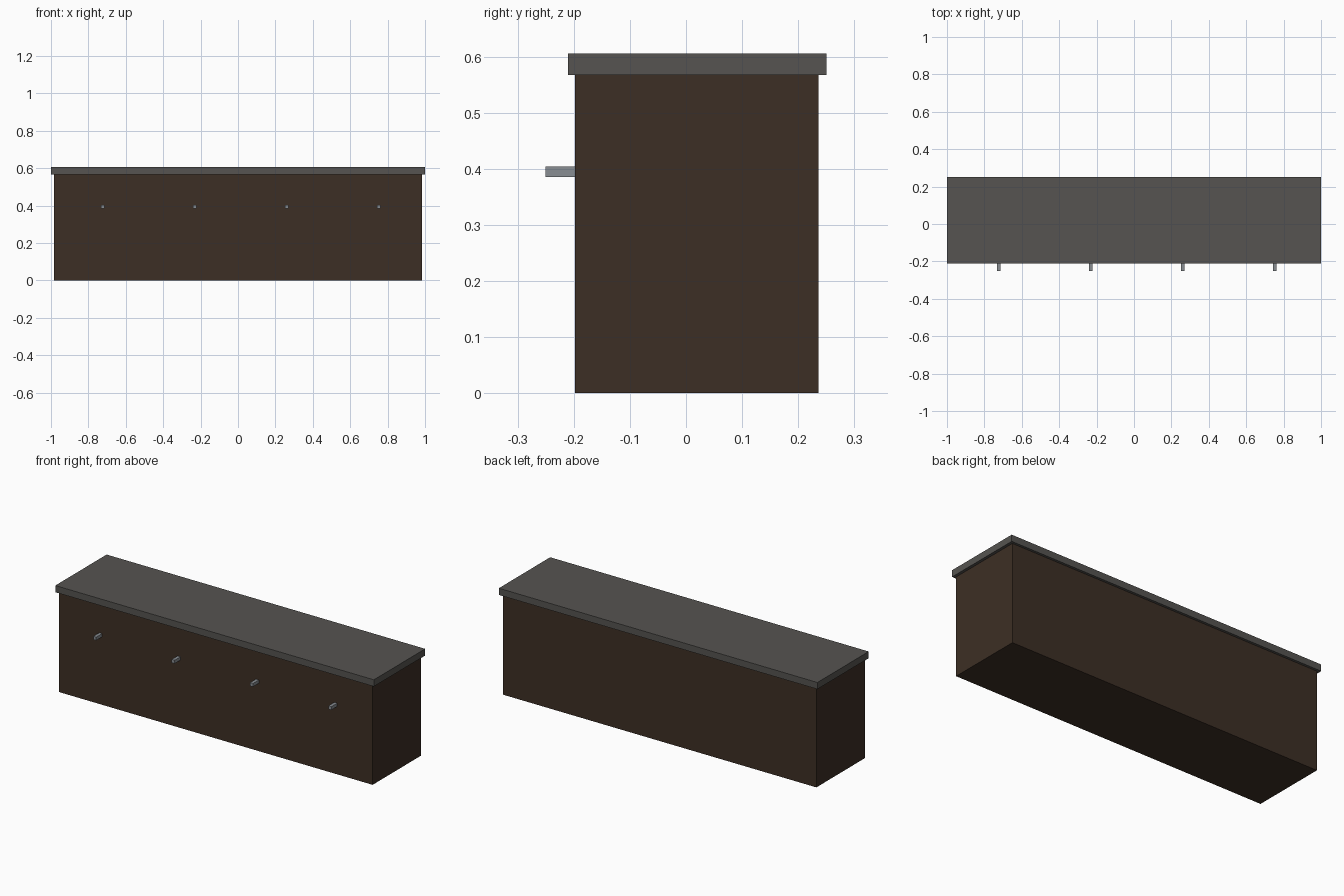
import bpy

if "Cube" in bpy.data.objects:
    bpy.data.objects.remove(bpy.data.objects["Cube"])


def material(name, rgb):
    m = bpy.data.materials.new(name)
    m.diffuse_color = (*rgb, 1)
    m.use_nodes = True
    m.node_tree.nodes["Principled BSDF"].inputs["Base Color"].default_value = m.diffuse_color
    return m


def box(name, lo, hi, mat):
    """Box spanning two opposite corners."""
    bpy.ops.mesh.primitive_cube_add(size=1, location=[(a + b) / 2 for a, b in zip(lo, hi)])
    ob = bpy.context.object
    ob.name = name
    ob.scale = [b - a for a, b in zip(lo, hi)]
    bpy.ops.object.transform_apply(location=False, rotation=False, scale=True)
    ob.data.materials.append(mat)
    return ob


wood = material("dark_wood", (0.046, 0.028, 0.018))
stone = material("grey_stone", (0.092, 0.088, 0.082))
metal = material("metal", (0.25, 0.27, 0.29))

# Cabinet body and overhanging worktop
box("cabinet_body", (-0.984, -0.198, 0), (0.984, 0.236, 0.567), wood)
box("worktop", (-1, -0.21, 0.567), (1, 0.25, 0.605), stone)

# Four evenly spaced handles on the front
for i in range(4):
    x = -0.724 + 0.492 * i
    box(f"handle_{i + 1}", (x - 0.009, -0.25, 0.385), (x + 0.009, -0.197, 0.404), metal)
